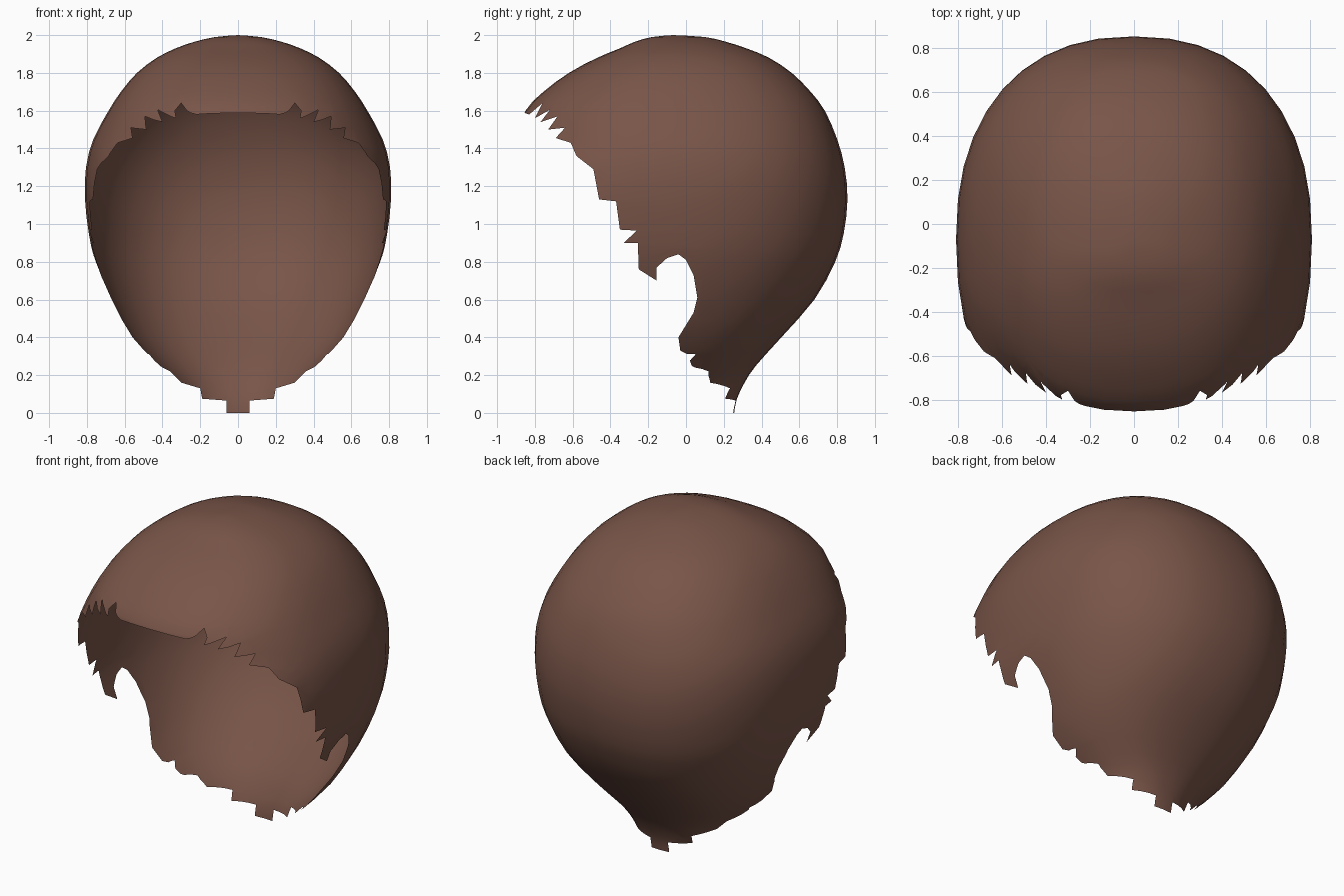
import bpy
import bmesh
from math import sin, cos, pi, copysign
from mathutils import Vector

default_cube = bpy.data.objects.get("Cube")
if default_cube:
    bpy.data.objects.remove(default_cube, do_unlink=True)

SEGMENTS = 20      # around half of the head
ROUNDNESS = 2.3    # superellipse power of the horizontal sections
CENTRE_Y = -0.07   # widest line of the head

# Horizontal sections from crown to nape: height, front y, back y, half width
SECTIONS = [
    (2, -.07, -.07, 0), (1.99, -.18, .1, .12), (1.965, -.27, .21, .23),
    (1.93, -.35, .32, .33), (1.88, -.47, .44, .43), (1.8, -.62, .56, .535),
    (1.7, -.755, .66, .62), (1.6, -.85, .735, .685), (1.45, -.9, .8, .765),
    (1.3, -1, .84, .805), (1.13, -1.08, .855, .81), (.95, -1.08, .835, .79),
    (.8, -1, .79, .755), (.6, -.9, .68, .675), (.4, -.7, .505, .56),
    (.25, -.55, .37, .42), (.16, -.45, .31, .335), (.07, -.4, .268, .29),
    (0, -.4, .255, .27),
]

# Hairline in side projection (y, z): fringe, temple, ear notch, neck
SIDE_OPENING = [
    (-2, 1.59), (-.86, 1.59), (-.83, 1.58), (-.76, 1.64), (-.8, 1.56),
    (-.72, 1.605), (-.77, 1.54), (-.68, 1.57), (-.73, 1.5), (-.64, 1.51),
    (-.69, 1.455), (-.61, 1.43), (-.58, 1.36), (-.49, 1.29), (-.46, 1.13),
    (-.37, 1.12), (-.35, .97), (-.26, .965), (-.33, .9), (-.255, .9),
    (-.25, .76), (-.155, .7), (-.155, .77), (-.1, .82), (-.04, .84),
    (0, .81), (.04, .73), (.06, .61), (.04, .53), (-.04, .4), (-.03, .33),
    (.01, .31), (.03, .25), (.08, .22), (.1, .16), (.1, -1), (-2, -1),
]

# Stepped nape edge in front projection (x, z)
NAPE_STEPS = [
    (.06, -1), (.06, .065), (.19, .075), (.2, .13), (.3, .16), (.36, .22),
    (.42, .25), (.47, .31), (.53, .33), (2, .33), (2, -1),
]


def refine(rows):
    """Insert a smooth midpoint between neighbouring sections."""
    rows = [Vector(row) for row in rows]
    result = []
    for i in range(len(rows) - 1):
        before = rows[max(i - 1, 0)]
        after = rows[min(i + 2, len(rows) - 1)]
        middle = ((rows[i] + rows[i + 1]) * 9 - before - after) / 16
        result += [rows[i], middle]
    return result + [rows[-1]]


def section_point(row, step):
    """Point on the left half of one section, running front to back."""
    z, front, back, width = row
    angle = pi * (step / SEGMENTS - 0.5)
    power = 2 / ROUNDNESS
    x = 0 if step in (0, SEGMENTS) else width * cos(angle) ** power
    depth = back - CENTRE_Y if angle > 0 else CENTRE_Y - front
    y = CENTRE_Y + depth * copysign(abs(sin(angle)) ** power, angle)
    return x, y, z


def inside(point, outline):
    """Even-odd test of a flat point against an outline."""
    u, v = point
    hit = False
    for (a, b), (c, d) in zip(outline, outline[1:] + outline[:1]):
        if (b > v) != (d > v) and u < a + (v - b) * (c - a) / (d - b):
            hit = not hit
    return hit


def cut_away(bm, outline, axis):
    """Score the shell along an outline and delete what lies within it."""
    for start, end in zip(outline, outline[1:] + outline[:1]):
        low = [min(pair) for pair in zip(start, end)]
        high = [max(pair) for pair in zip(start, end)]
        faces = []
        for face in bm.faces:
            us = [v.co[axis] for v in face.verts]
            zs = [v.co.z for v in face.verts]
            if (max(us) >= low[0] and min(us) <= high[0]
                    and max(zs) >= low[1] and min(zs) <= high[1]):
                faces.append(face)
        if not faces:
            continue
        origin, normal = Vector(), Vector()
        origin[axis], origin.z = start
        normal[axis], normal.z = end[1] - start[1], start[0] - end[0]
        edges = {edge for face in faces for edge in face.edges}
        verts = {vert for face in faces for vert in face.verts}
        bmesh.ops.bisect_plane(bm, geom=[*verts, *edges, *faces], dist=1e-6,
                               plane_co=origin, plane_no=normal.normalized())
    doomed = []
    for face in bm.faces:
        centre = face.calc_center_median()
        if inside((centre[axis], centre.z), outline):
            doomed.append(face)
    bmesh.ops.delete(bm, geom=doomed, context='FACES')


# Left half of the hair shell
bm = bmesh.new()
grid = [[bm.verts.new(section_point(row, step)) for step in range(SEGMENTS + 1)]
        for row in refine(SECTIONS)]
for upper, lower in zip(grid, grid[1:]):
    for j in range(SEGMENTS):
        bm.faces.new((upper[j], lower[j], lower[j + 1], upper[j + 1]))
bmesh.ops.remove_doubles(bm, verts=bm.verts, dist=1e-5)

# Open the face, ear notches and nape
cut_away(bm, SIDE_OPENING, 1)
cut_away(bm, NAPE_STEPS, 0)
for face in bm.faces:
    face.smooth = True

mesh = bpy.data.meshes.new("hair_shell")
bm.to_mesh(mesh)
bm.free()
hair = bpy.data.objects.new("hair_shell", mesh)
bpy.context.collection.objects.link(hair)

# Right half
mirror = hair.modifiers.new("mirror_sides", 'MIRROR')
mirror.use_axis[0] = True
mirror.merge_threshold = 0.0005

# Brown hair colour
brown = bpy.data.materials.new("warm_brown")
brown.use_nodes = True
colour = (0.19, 0.09, 0.065, 1)
brown.diffuse_color = colour
brown.node_tree.nodes["Principled BSDF"].inputs["Base Color"].default_value = colour
mesh.materials.append(brown)
